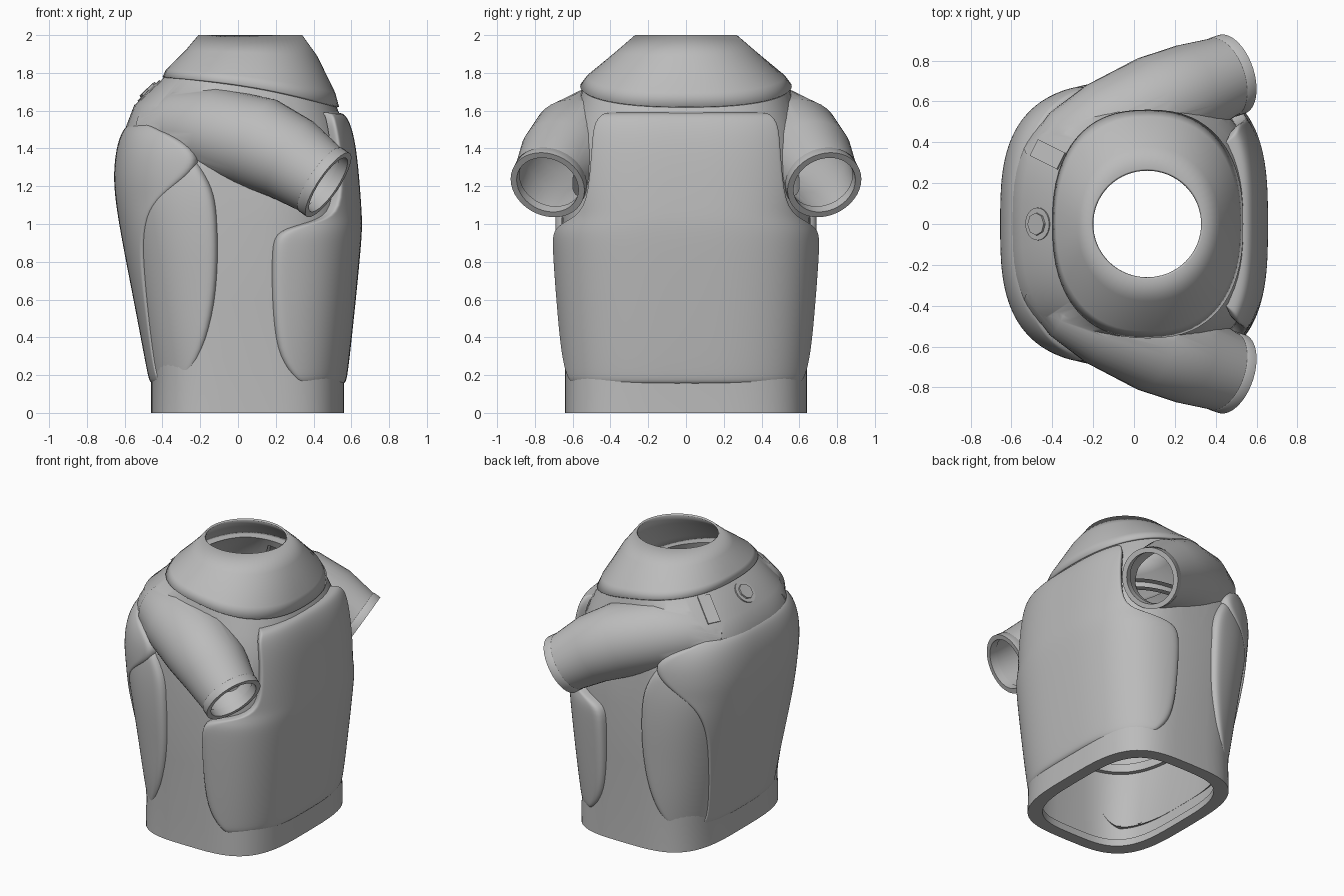
import bpy, bmesh, math
from mathutils import Vector

cube = bpy.data.objects.get("Cube")
if cube:
    bpy.data.objects.remove(cube, do_unlink=True)

grey = bpy.data.materials.new("plain_grey")
grey.use_nodes = True
COLOUR = (0.5, 0.5, 0.5, 1)
grey.diffuse_color = COLOUR
grey.node_tree.nodes["Principled BSDF"].inputs["Base Color"].default_value = COLOUR


def make(name, rows, closed=True, caps=True):
    """Skin a list of point rows into a mesh object."""
    bm = bmesh.new()
    grid = [[bm.verts.new(p) for p in row] for row in rows]
    n = len(rows[0])
    for a, b in zip(grid, grid[1:]):
        for i in range(n if closed else n - 1):
            j = (i + 1) % n
            bm.faces.new((a[i], a[j], b[j], b[i]))
    if closed and caps:
        bm.faces.new(grid[0][::-1])
        bm.faces.new(grid[-1])
    bmesh.ops.recalc_face_normals(bm, faces=bm.faces)
    mesh = bpy.data.meshes.new(name)
    bm.to_mesh(mesh)
    bm.free()
    mesh.materials.append(grey)
    obj = bpy.data.objects.new(name, mesh)
    bpy.context.collection.objects.link(obj)
    return obj


def activate(obj):
    bpy.ops.object.select_all(action="DESELECT")
    obj.select_set(True)
    bpy.context.view_layer.objects.active = obj


def smooth(obj, angle=40):
    activate(obj)
    bpy.ops.object.shade_smooth_by_angle(angle=math.radians(angle))


def boolean(obj, other, operation):
    mod = obj.modifiers.new("boolean", "BOOLEAN")
    mod.operation, mod.solver, mod.object = operation, "MANIFOLD", other
    activate(obj)
    bpy.ops.object.modifier_apply(modifier=mod.name)
    bpy.data.objects.remove(other, do_unlink=True)


def power(v, n):
    return math.copysign(abs(v) ** (2 / n), v)


def section(z, x0, x1, half_y, n, tilt, inset=0, count=64):
    """Rounded cross-section of the trunk, tilted and slightly bowed."""
    cx, ax, ay = (x0 + x1) / 2, (x1 - x0) / 2 - inset, half_y - inset
    row = []
    for i in range(count):
        t = math.tau * i / count
        x = cx + ax * power(math.cos(t), n)
        d = x - 0.07
        row.append((x, ay * power(math.sin(t), n), z + tilt * (d + 0.8 * d * d - 0.17)))
    return row


def tube(name, rings, side, inset=0, caps=True):
    """Loft round rings given as centre, axis and radius."""
    rows = []
    for centre, axis, radius in rings:
        c, d = Vector(centre), Vector(axis).normalized()
        u = d.cross(Vector((0, 1, 0))).normalized()
        v = d.cross(u)
        row = []
        for i in range(40):
            t = math.tau * i / 40
            p = c + (u * math.cos(t) + v * math.sin(t)) * (radius - inset)
            row.append((p.x, p.y * side, p.z))
        rows.append(row)
    return make(name, rows, caps=caps)


# Trunk: z, back x, chest x, half width, squareness, tilt
TRUNK = [(0, -.46, .56, .64, 3.5, 0), (.2, -.46, .56, .64, 3.4, 0),
         (.6, -.51, .575, .65, 3, 0), (1, -.575, .595, .66, 3, 0),
         (1.3, -.615, .6, .645, 3, 0), (1.46, -.605, .59, .615, 2.9, -.05),
         (1.58, -.55, .56, .58, 2.8, -.1), (1.70, -.39, .52, .545, 2.4, -.17)]
COLLAR = [(1.70, -.4, .535, .56, 2.4, -.17), (1.755, -.38, .515, .525, 2.3, -.14),
          (1.9, -.28, .42, .378, 2.1, -.04), (2, -.21, .34, .27, 2, 0)]

# Sleeve: centre, axis, radius
AXIS = (.8, .27, -.54)
END = Vector((.478, .733, 1.207))
STEP = Vector(AXIS).normalized()
SLEEVE = [((-.5, .28, 1.5), (.9, .4, 0), .1), ((-.33, .37, 1.52), (.9, .4, -.1), .195),
          ((-.15, .46, 1.495), (.9, .35, -.25), .235), ((.1, .575, 1.43), (.85, .3, -.4), .25),
          ((.28, .655, 1.345), (.82, .28, -.5), .23),
          (END - STEP * .06, AXIS, .2), (END, AXIS, .2)]

trunk = make("trunk", [section(*r) for r in TRUNK])
for side in (1, -1):
    boolean(trunk, tube("sleeve", SLEEVE, side), "UNION")

# Hollow out the trunk and both sleeves, leaving a thick bottom rim
base = TRUNK[0]
rows = [section(-.1, *base[1:], inset=.085), section(.05, *base[1:], inset=.085),
        section(.06, *base[1:], inset=.05)]
rows += [section(*r, inset=.05) for r in TRUNK[1:]]
rows.append([(x, y, z + .1) for x, y, z in rows[-1]])
hollow = make("hollow_cutter", rows)
bore = SLEEVE[2:] + [(END + STEP * .1, AXIS, .2)]
for side in (1, -1):
    boolean(hollow, tube("bore_cutter", bore, side, .025), "UNION")
boolean(trunk, hollow, "DIFFERENCE")
smooth(trunk)

# Collar
collar = make("collar", [section(*r) for r in COLLAR], caps=False)
shell = collar.modifiers.new("thickness", "SOLIDIFY")
shell.thickness, shell.offset = .014, -1
smooth(collar)

# Cuff bands around the sleeve ends
BAND = ((.055, .199), (.05, .203), (0, .203), (0, .17), (.055, .17))
for side, label in ((1, "left"), (-1, "right")):
    smooth(tube(label + "_cuff", [(END - STEP * back, AXIS, r) for back, r in BAND], side, caps=False))


def panel(name, levels, sign, count=24):
    """Padded plate wrapped round the trunk: z, outer x, half width, edge x."""
    cx, n, rows = .05, 3, []
    levels = [levels[0] + (.9,)] + [l + (1,) for l in levels] + [levels[-1] + (.9,)]
    for z, outer, half_y, edge, scale in levels:
        ax = abs(outer - cx)
        limit = math.acos(min(1, abs(edge - cx) / ax) ** (n / 2))
        row = []
        for i in range(-1, count + 2):
            t = limit * (2 * min(max(i, 0), count) / count - 1)
            k = scale * (1 if 0 <= i <= count else .91)
            row.append((cx + sign * ax * k * power(math.cos(t), n),
                        half_y * k * power(math.sin(t), n), z))
        rows.append(row)
    obj = make(name, rows, closed=False)
    sub = obj.modifiers.new("soften", "SUBSURF")
    sub.levels = sub.render_levels = 2
    smooth(obj, 180)


panel("chest_panel", [
    (.15, .57, .655, .34), (.2, .58, .665, .29), (.32, .595, .675, .21), (.6, .625, .697, .19),
    (.88, .652, .717, .19), (.97, .657, .717, .22), (1.01, .657, .715, .42), (1.07, .655, .705, .545),
    (1.3, .638, .7, .545), (1.45, .618, .69, .53), (1.54, .592, .68, .51), (1.59, .56, .66, .5)], 1)
panel("back_panel", [
    (.15, -.465, .655, -.41), (.2, -.478, .662, -.44), (.4, -.515, .675, -.47), (.65, -.563, .69, -.5),
    (.9, -.612, .708, -.52), (1.08, -.643, .71, -.48), (1.2, -.657, .705, -.34), (1.3, -.657, .7, -.22),
    (1.4, -.645, .69, -.24), (1.48, -.62, .67, -.38), (1.53, -.585, .65, -.5)], -1)
panel("side_pads", [
    (.15, -.46, .65, -.33), (.2, -.47, .66, -.26), (.38, -.5, .674, -.17), (.65, -.545, .687, -.12),
    (.9, -.59, .703, -.115), (1.1, -.63, .703, -.125), (1.22, -.63, .695, -.16), (1.34, -.63, .68, -.24)], -1)


def fit(obj, name, x, y):
    """Seat a small part on the trunk surface below the given point."""
    hit, place, normal, face = trunk.ray_cast(Vector((x, y, 3)), Vector((0, 0, -1)))
    obj.name = name
    obj.location = place
    obj.rotation_euler = normal.to_track_quat("Z", "Y").to_euler()
    obj.data.materials.append(grey)


# Valve and label plate on the upper back
bpy.context.view_layer.update()
for name, radius, depth, sides in (("valve_seat", .08, .012, 24), ("valve_cap", .055, .035, 8)):
    bpy.ops.mesh.primitive_cylinder_add(vertices=sides, radius=radius, depth=depth)
    fit(bpy.context.object, name, -.47, 0)
bpy.ops.mesh.primitive_cube_add(size=1)
bpy.context.object.scale = (.09, .2, .016)
fit(bpy.context.object, "label_plate", -.42, .34)

# Inner hoops that stiffen the hollow trunk
for label, ring in (("lower_hoop", TRUNK[2]), ("upper_hoop", TRUNK[4])):
    z, rest = ring[0], ring[1:]
    profile = ((-.03, .04), (-.03, .08), (.03, .08), (.03, .04))
    hoop = make(label, [section(z + dz, *rest, inset=d) for dz, d in profile], caps=False)
    smooth(hoop)
